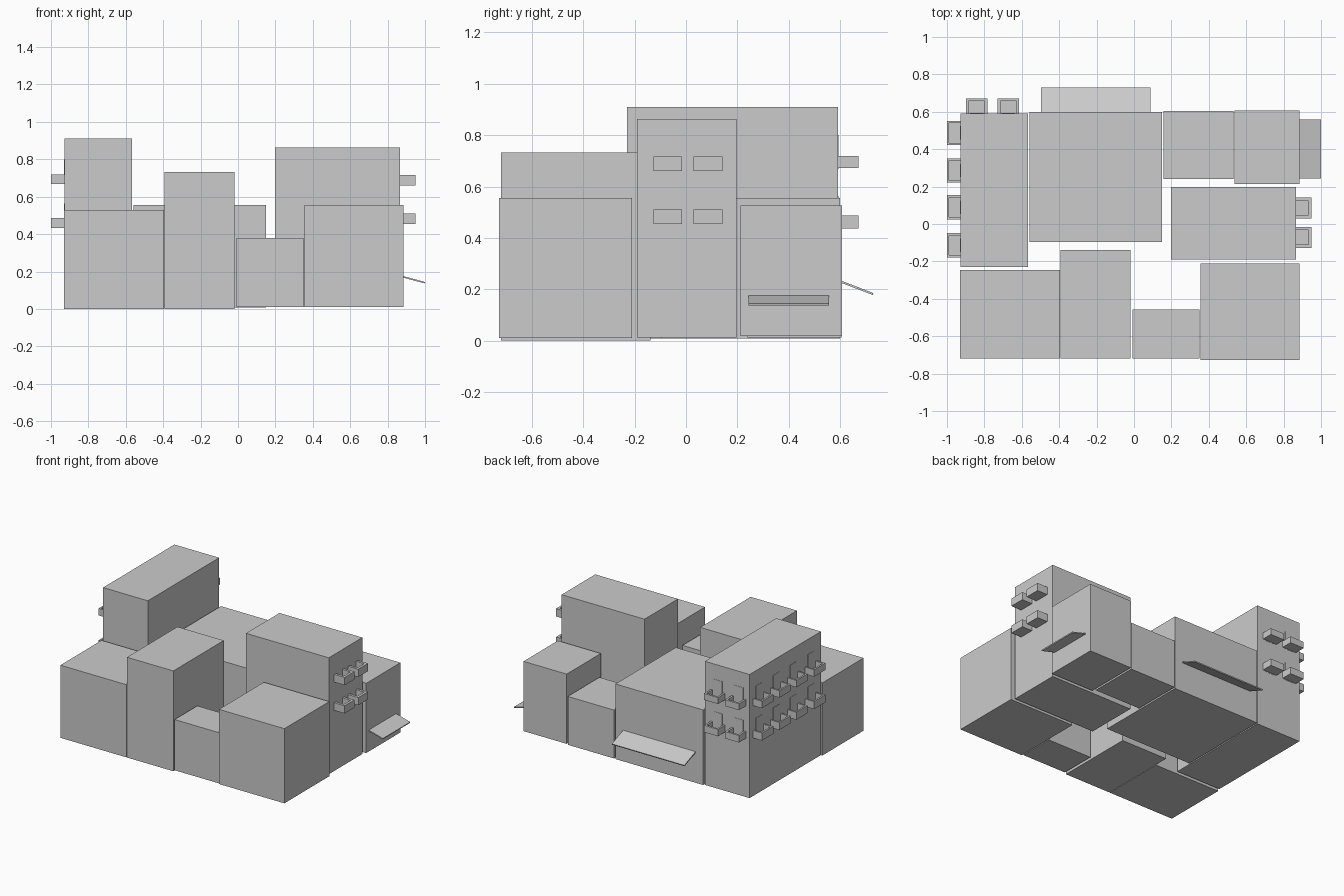
import bpy, bmesh
from math import radians, atan2, hypot
from mathutils import Matrix, Vector

if "Cube" in bpy.data.objects:
    bpy.data.objects.remove(bpy.data.objects["Cube"])


def add_box(bm, x0, x1, y0, y1, z0, z1):
    size = Matrix.Diagonal((x1 - x0, y1 - y0, z1 - z0, 1))
    mid = Matrix.Translation(((x0 + x1) / 2, (y0 + y1) / 2, (z0 + z1) / 2))
    bmesh.ops.create_cube(bm, size=1, matrix=mid @ size)


def make(name, boxes, matrix=Matrix()):
    bm = bmesh.new()
    for b in boxes:
        add_box(bm, *b)
    mesh = bpy.data.meshes.new(name)
    bm.to_mesh(mesh)
    bm.free()
    ob = bpy.data.objects.new(name, mesh)
    ob.matrix_world = matrix
    bpy.context.collection.objects.link(ob)
    return ob


def wall_frame(x, y, angle):
    # local x runs along the wall, local +y points out of it
    return Matrix.Translation((x, y, 0)) @ Matrix.Rotation(radians(angle), 4, 'Z')


def balcony(name, x, y, angle, width, depth, z0, z1, t):
    w, f = width / 2, 0.008
    make(name, [
        (-w, w, 0, depth, z0, z0 + f),
        (-w, -w + t, 0, depth, z0 + f, z1),
        (w - t, w, 0, depth, z0 + f, z1),
        (-w + t, w - t, depth - t, depth, z0 + f, z1),
    ], wall_frame(x, y, angle))


def door(name, x, y, angle, z0, z1):
    make(name, [(-0.036, 0.036, 0, 0.002, z0, z1)], wall_frame(x, y, angle))


def awning(name, x, y, angle, width, reach, drop, z):
    m = wall_frame(x, y, angle) @ Matrix.Translation((0, 0, z))
    m = m @ Matrix.Rotation(-atan2(drop, reach), 4, 'X')
    make(name, [(-width / 2, width / 2, 0, hypot(reach, drop), -0.008, 0)], m)


# Building blocks
blocks = {
    "tower_left": (-0.928, -0.567, -0.23, 0.592, 0.008, 0.91),
    "hall_back": (-0.558, 0.15, -0.097, 0.60, 0.008, 0.556),
    "low_block_back": (0.158, 0.531, 0.24, 0.605, 0.012, 0.365),
    "block_back_right": (0.538, 0.886, 0.213, 0.608, 0.018, 0.527),
    "tower_right": (0.197, 0.866, -0.19, 0.197, 0.012, 0.862),
    "block_front_left": (-0.93, -0.396, -0.72, -0.245, 0, 0.53),
    "block_front_middle": (-0.392, -0.018, -0.72, -0.138, 0, 0.732),
    "low_block_front": (-0.008, 0.349, -0.72, -0.458, 0.01, 0.38),
    "block_front_right": (0.356, 0.884, -0.728, -0.21, 0.01, 0.555),
}
for name, b in blocks.items():
    make(name, [b])

# Left tower balconies and doors on two storeys
for z0, z1 in ((0.432, 0.487), (0.668, 0.719)):
    for y in (0.487, 0.286, 0.09, -0.114):
        balcony("left_balcony", -0.928, y, 90, 0.13, 0.072, z0, z1, 0.012)
        door("left_door", -0.928, y, 90, z0, z0 + 0.132)
    for x in (-0.841, -0.672):
        balcony("back_balcony", x, 0.592, 0, 0.114, 0.08, z0 + 0.004, z1, 0.014)
        door("back_door", x, 0.592, 0, z0, z0 + 0.132)

# Right tower balconies
for z0, z1 in ((0.454, 0.51), (0.66, 0.717)):
    for y in (0.086, -0.071):
        balcony("right_balcony", 0.866, y, -90, 0.112, 0.084, z0, z1, 0.018)

# Sloping awnings
awning("side_awning", 0.885, 0.4, -90, 0.315, 0.115, 0.031, 0.175)
awning("back_awning", -0.205, 0.6, 0, 0.585, 0.13, 0.05, 0.235)
